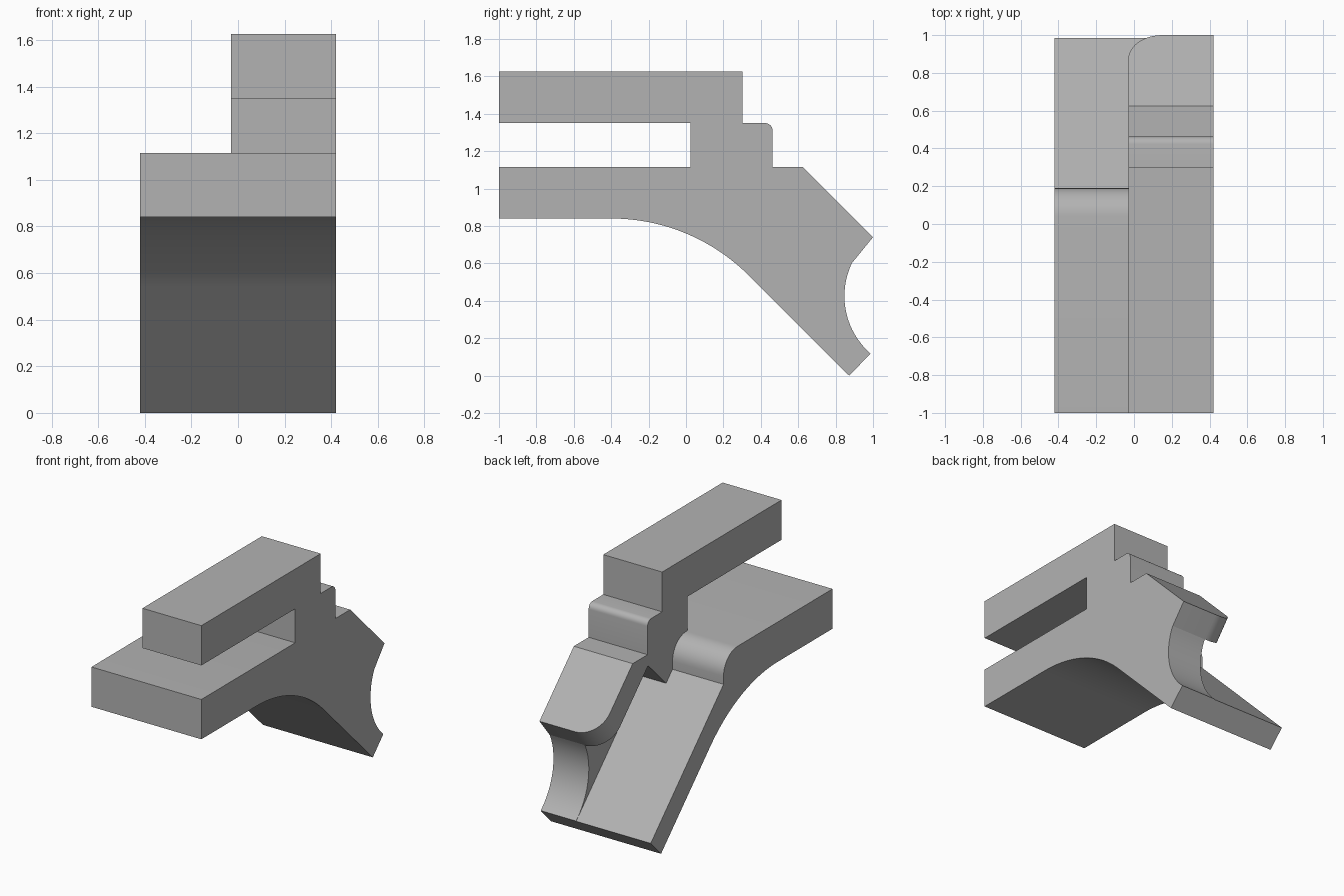
import bpy, bmesh
from math import sin, cos, radians

cube = bpy.data.objects.get("Cube")
if cube:
    bpy.data.objects.remove(cube, do_unlink=True)

grey = bpy.data.materials.new("plain grey")
grey.use_nodes = True
COLOUR = (0.45, 0.45, 0.45, 1)
grey.diffuse_color = COLOUR
grey.node_tree.nodes["Principled BSDF"].inputs["Base Color"].default_value = COLOUR


def arc(cy, cz, r, start, end, steps):
    """Points of an arc in the side (y, z) plane."""
    angles = [radians(start + (end - start) * i / steps) for i in range(steps + 1)]
    return [(cy + r * cos(a), cz + r * sin(a)) for a in angles]


def extrude(name, profile, x0, x1, round_edge=None, radius=0):
    """Extrude a side profile along x; optionally round one edge of the x0 side."""
    bm = bmesh.new()
    verts = [bm.verts.new((x0, y, z)) for y, z in profile]
    face = bm.faces.new(verts)
    new = bmesh.ops.extrude_face_region(bm, geom=[face])["geom"]
    moved = [v for v in new if isinstance(v, bmesh.types.BMVert)]
    bmesh.ops.translate(bm, verts=moved, vec=(x1 - x0, 0, 0))
    if round_edge:
        ends = [verts[profile.index(p)] for p in round_edge]
        edge = bm.edges.get(ends)
        bmesh.ops.bevel(bm, geom=[edge], offset=radius, segments=12,
                        profile=0.5, affect='EDGES')
    bmesh.ops.recalc_face_normals(bm, faces=bm.faces)
    mesh = bpy.data.meshes.new(name)
    bm.to_mesh(mesh)
    bm.free()
    mesh.materials.append(grey)
    obj = bpy.data.objects.new(name, mesh)
    bpy.context.collection.objects.link(obj)
    bpy.ops.object.select_all(action='DESELECT')
    obj.select_set(True)
    bpy.context.view_layer.objects.active = obj
    bpy.ops.object.shade_smooth_by_angle(angle=radians(30))
    return obj


RIGHT, INNER, LEFT = -0.42, -0.03, 0.42
RADIUS = 0.18
shoulder = arc(0.04, 0.965, 0.15, 90, 0, 10) + [(0.19, 0.91)]

# Bent base plate across the full width
extrude("base_plate",
        [(-1, 1.115)] + shoulder + [(0.985, 0.115), (0.872, 0)]
        + arc(-0.4, -0.2, 1.04, 45, 90, 20) + [(-1, 0.84)],
        RIGHT, LEFT)

# Upper bar, stepped post and sloping flange with a rounded corner
tip, tip_under = (1.0, 0.74), (0.89, 0.605)
extrude("upper_bar_and_flange",
        [(-1, 1.625), (-1, 1.35), (0.025, 1.35), (0.025, 1.115)] + shoulder
        + [(0.26, 0.84), (0.457, 1.037), tip_under, tip, (0.625, 1.115), (0.463, 1.115)]
        + arc(0.423, 1.31, 0.04, 0, 90, 6) + [(0.303, 1.35), (0.303, 1.625)],
        INNER, LEFT, (tip_under, tip), RADIUS)

# Narrow web under the flange, hollowed at its end
extrude("web",
        [(0.26, 0.84), (0.457, 1.037)]
        + arc(1.255, 0.425, 0.408, 153.7, 228.9, 20) + [(0.985, 0.115)],
        INNER + RADIUS, LEFT)
